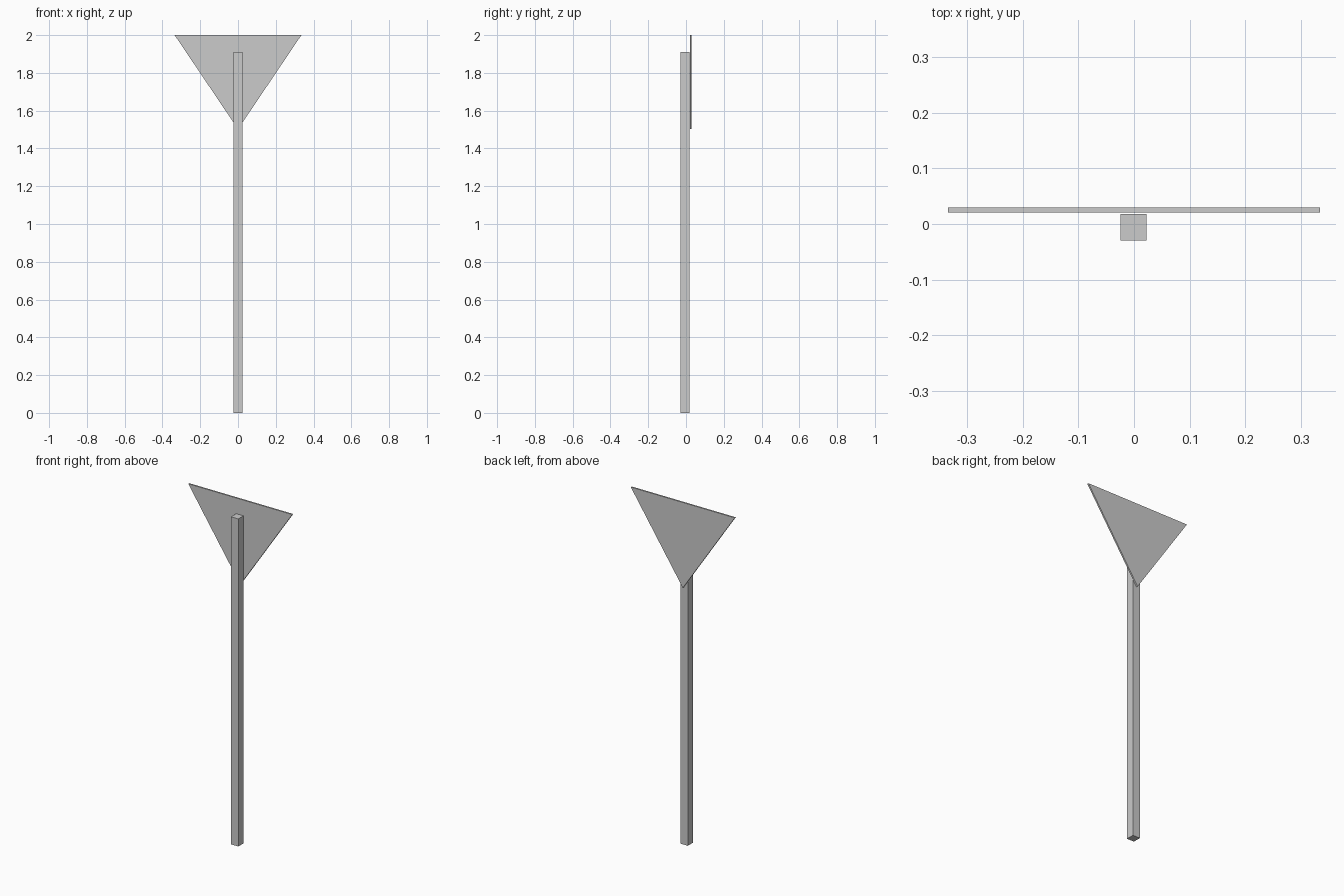
import bpy, bmesh
from mathutils import Vector

if "Cube" in bpy.data.objects:
    bpy.data.objects.remove(bpy.data.objects["Cube"])


def prism(name, profile, direction):
    """Extrude a flat polygon along a direction into a closed solid."""
    bm = bmesh.new()
    face = bm.faces.new([bm.verts.new(p) for p in profile])
    ext = bmesh.ops.extrude_face_region(bm, geom=[face], use_keep_orig=True)
    verts = [v for v in ext["geom"] if isinstance(v, bmesh.types.BMVert)]
    bmesh.ops.translate(bm, verts=verts, vec=Vector(direction))
    bmesh.ops.recalc_face_normals(bm, faces=bm.faces)
    mesh = bpy.data.meshes.new(name)
    bm.to_mesh(mesh)
    bm.free()
    obj = bpy.data.objects.new(name, mesh)
    bpy.context.collection.objects.link(obj)
    return obj


# Square post
x0, x1, y0, y1 = -0.0243, 0.0225, -0.0297, 0.018
prism("post", [(x0, y0, 0), (x1, y0, 0), (x1, y1, 0), (x0, y1, 0)], (0, 0, 1.91))

# Thin triangular sign plate, point down, just behind the post
prism("sign_plate", [(-0.3355, 0.0207, 2), (0, 0.0207, 1.502), (0.3355, 0.0207, 2)],
      (0, 0.009, 0))
